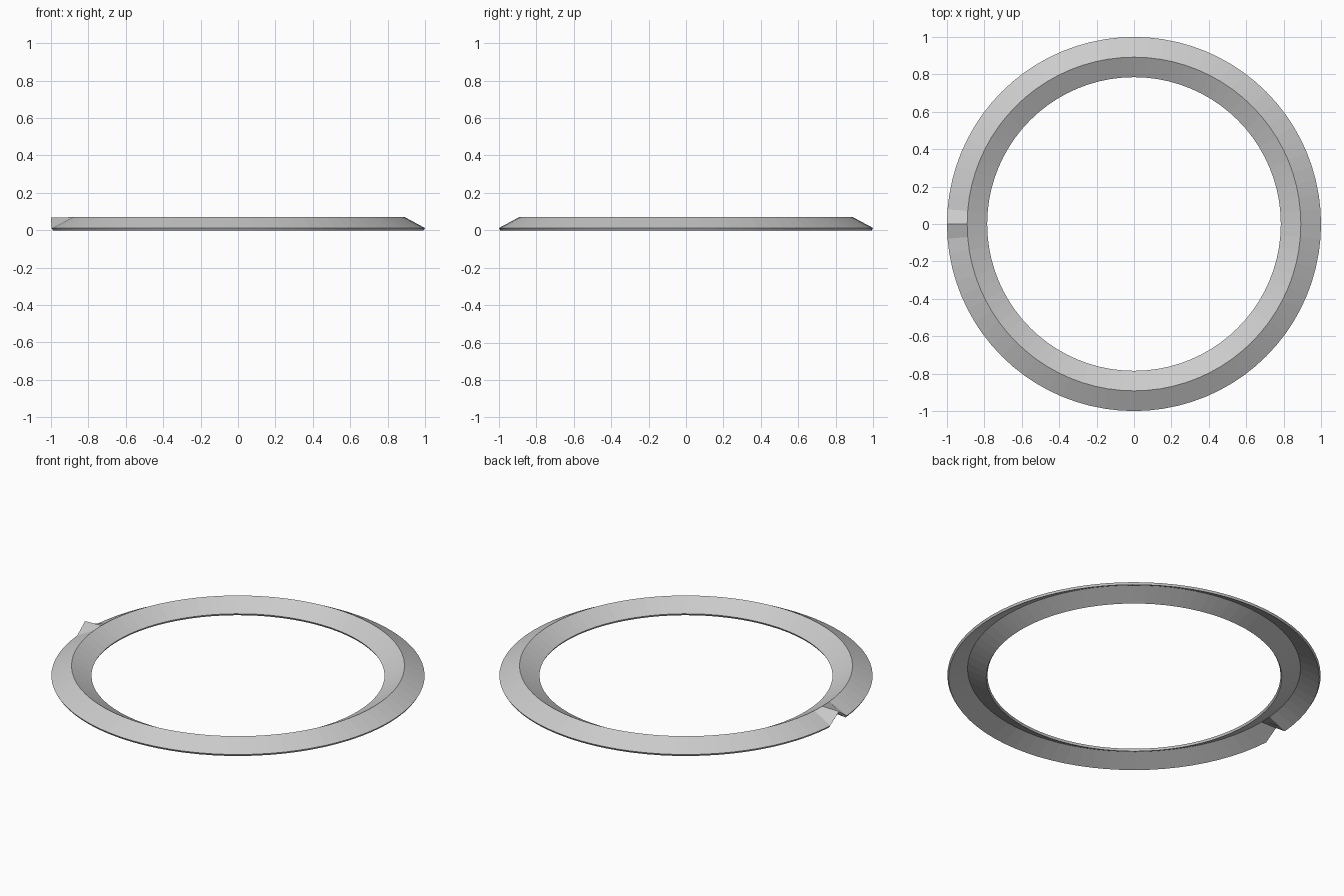
import bpy, bmesh
from math import cos, sin, tau

if "Cube" in bpy.data.objects:
    bpy.data.objects.remove(bpy.data.objects["Cube"])

SEGMENTS = 80
LIFT = 0.055

# Thin inverted-V cross-section (radius, height), outer edge first
PROFILE = [(1.0, 0.012), (0.892, 0.07), (0.785, 0.012),
           (0.792, 0.0), (0.892, 0.055), (0.993, 0.0)]
OUTER = (0, 5)  # profile points on the outer rim

bm = bmesh.new()
rings = []
for i in range(SEGMENTS):
    a = tau * i / SEGMENTS
    ring = []
    for j, (r, z) in enumerate(PROFILE):
        # Pinched spout: the outer rim is lifted at one station on the left
        if i == SEGMENTS // 2 and j in OUTER:
            z += LIFT
        ring.append(bm.verts.new((r * cos(a), r * sin(a), z)))
    rings.append(ring)

# Skin neighbouring sections into a closed shell
n = len(PROFILE)
for i in range(SEGMENTS):
    p, q = rings[i], rings[(i + 1) % SEGMENTS]
    for j in range(n):
        k = (j + 1) % n
        bm.faces.new((p[j], q[j], q[k], p[k]))
bmesh.ops.recalc_face_normals(bm, faces=bm.faces)

mesh = bpy.data.meshes.new("ridged_ring")
bm.to_mesh(mesh)
bm.free()
ring_obj = bpy.data.objects.new("ridged_ring", mesh)
bpy.context.collection.objects.link(ring_obj)
